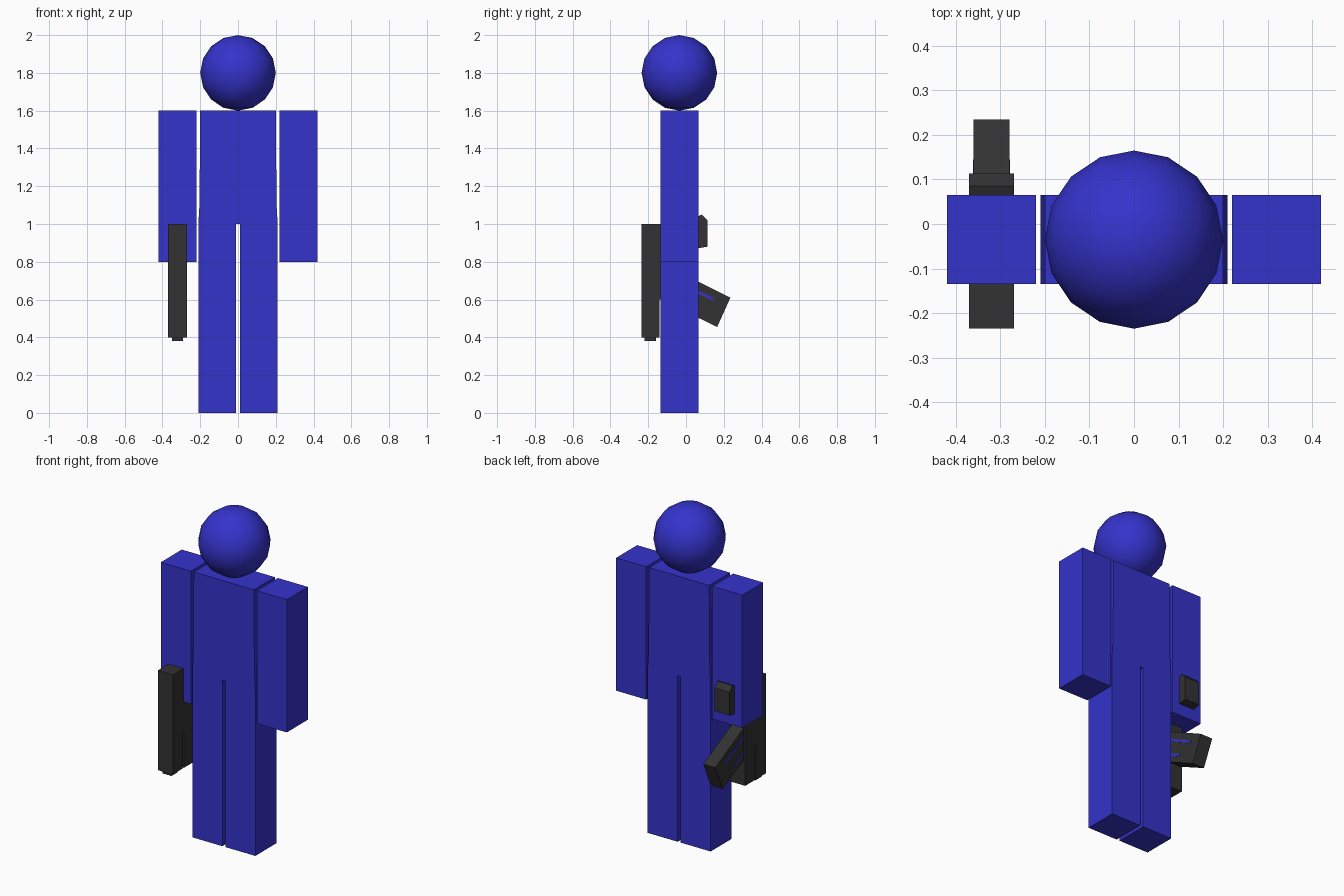
import bpy
import bmesh

if "Cube" in bpy.data.objects:
    bpy.data.objects.remove(bpy.data.objects["Cube"])


def material(name, rgb):
    m = bpy.data.materials.new(name)
    m.diffuse_color = (*rgb, 1)
    m.use_nodes = True
    m.node_tree.nodes["Principled BSDF"].inputs["Base Color"].default_value = m.diffuse_color
    return m


BLUE = material("blue", (0.035, 0.033, 0.60))
DARK = material("charcoal", (0.032, 0.032, 0.032))
BACK, FRONT = 0.065, -0.135          # depth of the body slab


def prism(name, profile, lo, hi, axis, mat):
    """Extrude a 2D profile along x (profile is y,z) or along y (profile is x,z)."""
    bm = bmesh.new()

    def vert(p, d):
        return bm.verts.new((d, p[0], p[1]) if axis == "x" else (p[0], d, p[1]))
    a = [vert(p, lo) for p in profile]
    b = [vert(p, hi) for p in profile]
    bm.faces.new(a)
    bm.faces.new(b[::-1])
    n = len(profile)
    for i in range(n):
        j = (i + 1) % n
        bm.faces.new((a[j], a[i], b[i], b[j]))
    bmesh.ops.recalc_face_normals(bm, faces=bm.faces)
    me = bpy.data.meshes.new(name)
    bm.to_mesh(me)
    bm.free()
    me.materials.append(mat)
    ob = bpy.data.objects.new(name, me)
    bpy.context.collection.objects.link(ob)
    return ob


def box(name, x, y, z, mat):
    return prism(name, [(x[0], z[0]), (x[1], z[0]), (x[1], z[1]), (x[0], z[1])],
                 y[0], y[1], "y", mat)


# Head
bpy.ops.mesh.primitive_uv_sphere_add(segments=16, ring_count=8, radius=0.2,
                                     location=(0, -0.035, 1.8))
head = bpy.context.object
head.name = "head"
head.data.materials.append(BLUE)
bpy.ops.object.shade_smooth()

# Torso, flaring slightly towards the hips
prism("torso", [(-0.21, 1.0), (0.21, 1.0), (0.204, 1.1), (0.2, 1.6),
                (-0.2, 1.6), (-0.204, 1.1)], FRONT, BACK, "y", BLUE)

# Arms and legs
for side, s in (("left", 1), ("right", -1)):
    box(side + "_arm", sorted((s * 0.22, s * 0.42)), (FRONT, BACK), (0.8, 1.6), BLUE)
    box(side + "_leg", sorted((s * 0.01, s * 0.21)), (FRONT, BACK), (0.0, 1.0), BLUE)

# Gun body with a narrow slot between barrel and fore-end
prism("gun_body", [(-0.235, 0.4), (-0.141, 0.4), (-0.141, 0.6), (-0.13, 0.6),
                   (-0.13, 0.4), (-0.035, 0.4), (-0.035, 1.0), (-0.235, 1.0)],
      -0.37, -0.27, "x", DARK)
box("muzzle", (-0.35, -0.29), (-0.22, -0.16), (0.38, 0.4), DARK)

# Rear grip passing through the hand
prism("gun_grip", [(-0.035, 0.87), (0.065, 0.872), (0.113, 0.88), (0.113, 1.02),
                   (0.085, 1.05), (-0.035, 1.0)], -0.37, -0.27, "x", DARK)

# Slanted magazine with thin stripes on both sides
prism("magazine", [(-0.035, 0.552), (0.165, 0.455), (0.235, 0.61), (-0.035, 0.745)],
      -0.36, -0.28, "x", DARK)
for label, start, end in (("upper", (-0.03, 0.687), (0.145, 0.600)),
                          ("lower", (-0.03, 0.597), (0.055, 0.555))):
    t = 0.008
    stripe = [(start[0], start[1] - t), (end[0], end[1] - t),
              (end[0], end[1] + t), (start[0], start[1] + t)]
    for side, x in (("outer", -0.362), ("inner", -0.28)):
        prism(f"{label}_{side}_stripe", stripe, x, x + 0.002, "x", BLUE)
